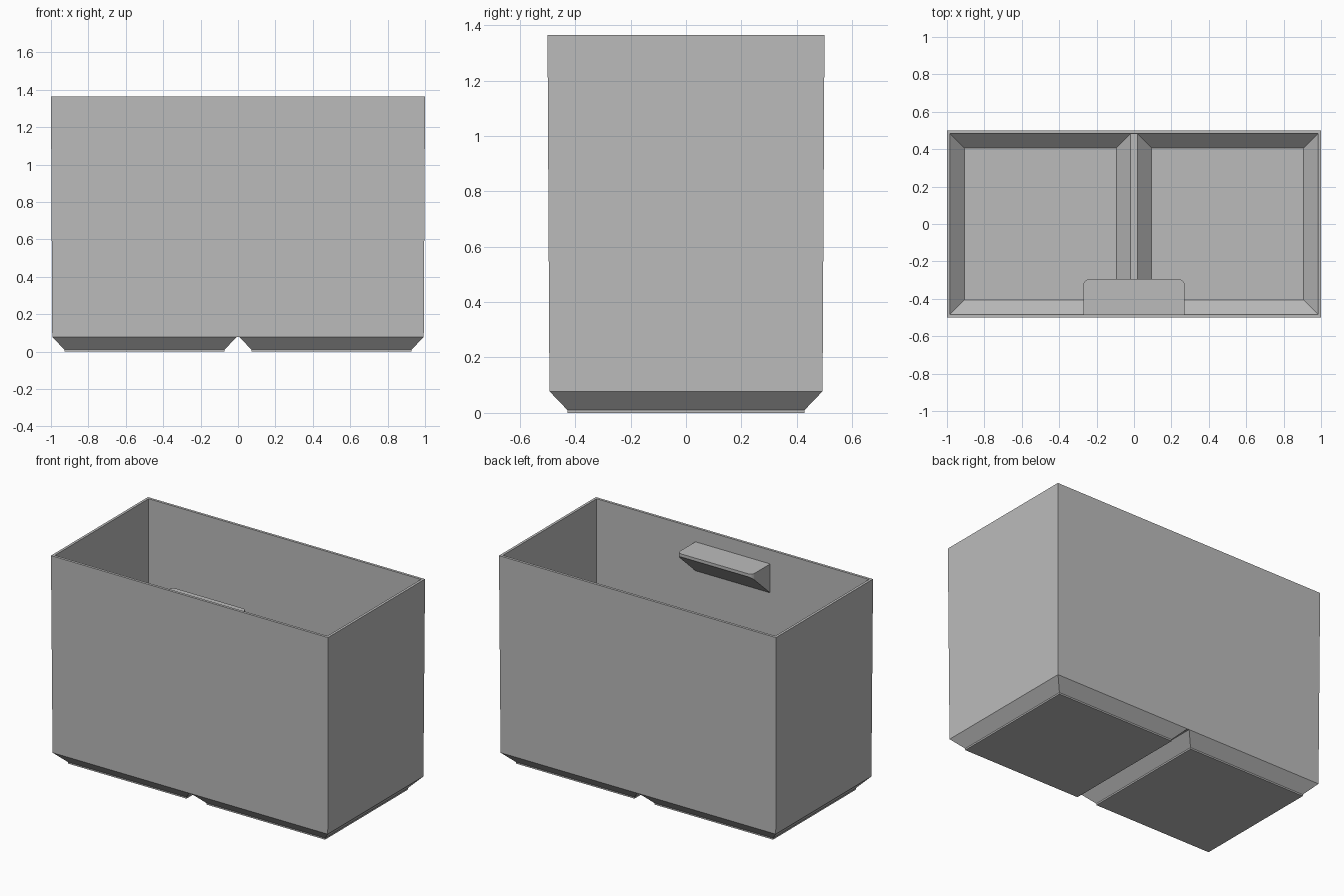
import bpy, bmesh, math

cube = bpy.data.objects.get("Cube")
if cube:
    bpy.data.objects.remove(cube, do_unlink=True)

grey = bpy.data.materials.new("plain grey")
grey.use_nodes = True
COLOUR = (0.5, 0.5, 0.5, 1)
grey.diffuse_color = COLOUR
grey.node_tree.nodes["Principled BSDF"].inputs["Base Color"].default_value = COLOUR

TOP = 1.365          # rim height
CELL = 0.5           # centre of each of the two cells in x
SEAM_OUT, SEAM_IN = 0.007, 0.02


def finish(name, bm):
    bmesh.ops.remove_doubles(bm, verts=bm.verts, dist=0.0005)
    bmesh.ops.recalc_face_normals(bm, faces=bm.faces)
    mesh = bpy.data.meshes.new(name)
    bm.to_mesh(mesh)
    bm.free()
    mesh.materials.append(grey)
    obj = bpy.data.objects.new(name, mesh)
    bpy.context.collection.objects.link(obj)
    return obj


def loft(bm, rings, cap=False):
    """Join successive rings of points with quads; cap closes the last ring."""
    loops = [[bm.verts.new(p) for p in ring] for ring in rings]
    n = len(loops[0])
    for a, b in zip(loops, loops[1:]):
        for i in range(n):
            j = (i + 1) % n
            bm.faces.new((a[i], a[j], b[j], b[i]))
    if cap:
        bm.faces.new(loops[-1])


def wall_ring(half_y, z, seam):
    """Rectangle around both cells, split where the cells meet."""
    xs = (-CELL - half_y, -seam, seam, CELL + half_y)
    return [(x, -half_y, z) for x in xs] + [(x, half_y, z) for x in reversed(xs)]


def cell_ring(cx, half, z):
    return [(cx + sx * half, sy * half, z)
            for sx, sy in ((-1, -1), (1, -1), (1, 1), (-1, 1))]


def strip(bm, seam, half_y, z):
    """Flat bridge between the two cells."""
    bm.faces.new([bm.verts.new(p) for p in (
        (-seam, -half_y, z), (seam, -half_y, z), (seam, half_y, z), (-seam, half_y, z))])


# Open bin: tapered walls, two chamfered feet, two chamfered pockets
OUT_Y, OUT_Z = CELL - SEAM_OUT, 0.078
IN_Y, IN_Z = CELL - SEAM_IN, 0.094
bm = bmesh.new()
loft(bm, [wall_ring(OUT_Y, OUT_Z, SEAM_OUT), wall_ring(0.5, TOP, SEAM_OUT),
          wall_ring(0.483, TOP, SEAM_IN), wall_ring(IN_Y, IN_Z, SEAM_IN)])
for cx in (-CELL, CELL):
    loft(bm, [cell_ring(cx, OUT_Y, OUT_Z), cell_ring(cx, 0.428, 0.01),
              cell_ring(cx, 0.428, 0)], cap=True)
    loft(bm, [cell_ring(cx, IN_Y, IN_Z), cell_ring(cx, 0.407, 0.021)], cap=True)
strip(bm, SEAM_OUT, OUT_Y, OUT_Z)
strip(bm, SEAM_IN, IN_Y, IN_Z)
finish("bin", bm)

# Label shelf: wedge on the inside of the front wall with rounded corners
SHELF_Z, LIP, BACK, EDGE, HALF, RADIUS = 1.275, 0.02, -0.488, -0.295, 0.27, 0.03
outline = [(-HALF, BACK), (HALF, BACK)]
for side, start in ((1, 0), (-1, 90)):
    for k in range(6):
        a = math.radians(start + 18 * k)
        outline.append((side * (HALF - RADIUS) + RADIUS * math.cos(a),
                        EDGE - RADIUS + RADIUS * math.sin(a)))
bm = bmesh.new()
top = [bm.verts.new((x, y, SHELF_Z)) for x, y in outline]
low = [bm.verts.new((x, y, SHELF_Z - LIP - (EDGE - y) * 0.9)) for x, y in outline]
bm.faces.new(top)
bm.faces.new(low)
for i in range(len(top)):
    j = (i + 1) % len(top)
    bm.faces.new((top[i], top[j], low[j], low[i]))
finish("label_shelf", bm)
